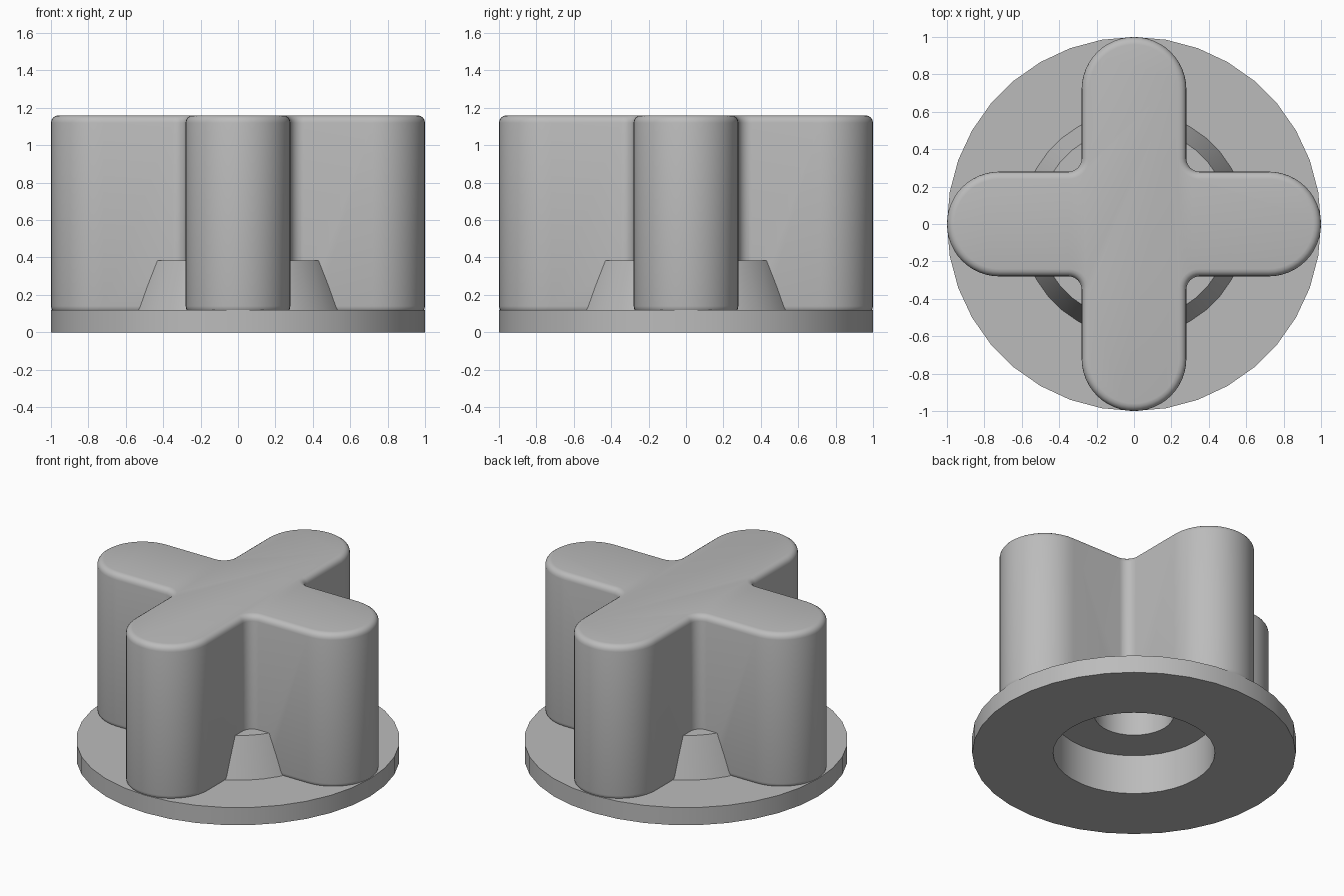
import bpy
import bmesh
import math
from math import cos, sin, pi

cube = bpy.data.objects.get("Cube")
if cube:
    bpy.data.objects.remove(cube, do_unlink=True)

grey = bpy.data.materials.new("plain grey")
grey.use_nodes = True
grey.diffuse_color = (0.5, 0.5, 0.5, 1)
grey.node_tree.nodes["Principled BSDF"].inputs["Base Color"].default_value = (0.5, 0.5, 0.5, 1)


def finish(name, bm):
    bmesh.ops.recalc_face_normals(bm, faces=bm.faces)
    mesh = bpy.data.meshes.new(name)
    bm.to_mesh(mesh)
    bm.free()
    mesh.materials.append(grey)
    obj = bpy.data.objects.new(name, mesh)
    bpy.context.collection.objects.link(obj)
    return obj


def smooth(obj):
    bpy.ops.object.select_all(action="DESELECT")
    obj.select_set(True)
    bpy.context.view_layer.objects.active = obj
    bpy.ops.object.shade_smooth_by_angle(angle=math.radians(35))


def lathe(name, profile, sides, closed=True):
    """Turn (radius, z) points about z; an open profile gets end caps."""
    bm = bmesh.new()
    rings = [[bm.verts.new((r * cos(2 * pi * i / sides), r * sin(2 * pi * i / sides), z))
              for i in range(sides)] for r, z in profile]
    pairs = list(zip(rings, rings[1:]))
    if closed:
        pairs.append((rings[-1], rings[0]))
    else:
        bm.faces.new(rings[0])
        bm.faces.new(rings[-1])
    for a, b in pairs:
        for i in range(sides):
            j = (i + 1) % sides
            bm.faces.new((a[i], a[j], b[j], b[i]))
    return finish(name, bm)


BASE_TOP, COLLAR_TOP, TOP = 0.12, 0.385, 1.16
RECESS, BORE, SHELF, BORE_TOP = 0.5, 0.245, 0.27, 0.85

# Round base plate with a wide opening
base = lathe("base_plate", [(RECESS, 0), (1, 0), (1, BASE_TOP), (RECESS, BASE_TOP)], 36)

# Tapered collar with a stepped socket
collar = lathe("tapered_collar", [
    (RECESS, BASE_TOP), (0.6, BASE_TOP), (0.515, COLLAR_TOP),
    (BORE, COLLAR_TOP), (BORE, SHELF), (RECESS, SHELF)], 36)

# Four-armed grip: rounded arm ends joined by concave fillets
HALF, FILLET, EDGE = 0.28, 0.07, 0.04
outline = []
for arm in range(4):
    turn = arm * pi / 2
    c, s = cos(turn), sin(turn)
    points = []
    for i in range(25):
        a = -pi / 2 + pi * i / 24
        points.append((1 - HALF + HALF * cos(a), HALF * sin(a)))
    for i in range(9):
        a = -pi / 2 - pi / 2 * i / 8
        points.append((HALF + FILLET + FILLET * cos(a), HALF + FILLET + FILLET * sin(a)))
    outline += [(x * c - y * s, x * s + y * c) for x, y in points]

bm = bmesh.new()
bottom = bm.faces.new([bm.verts.new((x, y, BASE_TOP - 0.02)) for x, y in outline])
raised = bmesh.ops.extrude_face_region(bm, geom=[bottom], use_keep_orig=True)["geom"]
bmesh.ops.translate(bm, verts=[v for v in raised if isinstance(v, bmesh.types.BMVert)],
                    vec=(0, 0, TOP - BASE_TOP + 0.02))
rim = [e for e in bm.edges if abs(e.verts[0].co.z - e.verts[1].co.z) < 0.001]
bmesh.ops.bevel(bm, geom=rim, offset=EDGE, segments=4, profile=0.5, affect="EDGES")
grip = finish("cross_grip", bm)

# Socket cut up into the grip
cutter = lathe("socket_cutter", [(0.515, -0.1), (0.515, SHELF + 0.03), (BORE, SHELF + 0.03),
                                 (BORE, BORE_TOP)], 36, closed=False)
cutter.hide_render = True
cut = grip.modifiers.new("socket", "BOOLEAN")
cut.object = cutter
cut.operation = "DIFFERENCE"
cut.solver = "EXACT"
bpy.context.view_layer.objects.active = grip
bpy.ops.object.modifier_apply(modifier="socket")
bpy.data.objects.remove(cutter, do_unlink=True)

for part in (base, collar, grip):
    smooth(part)
